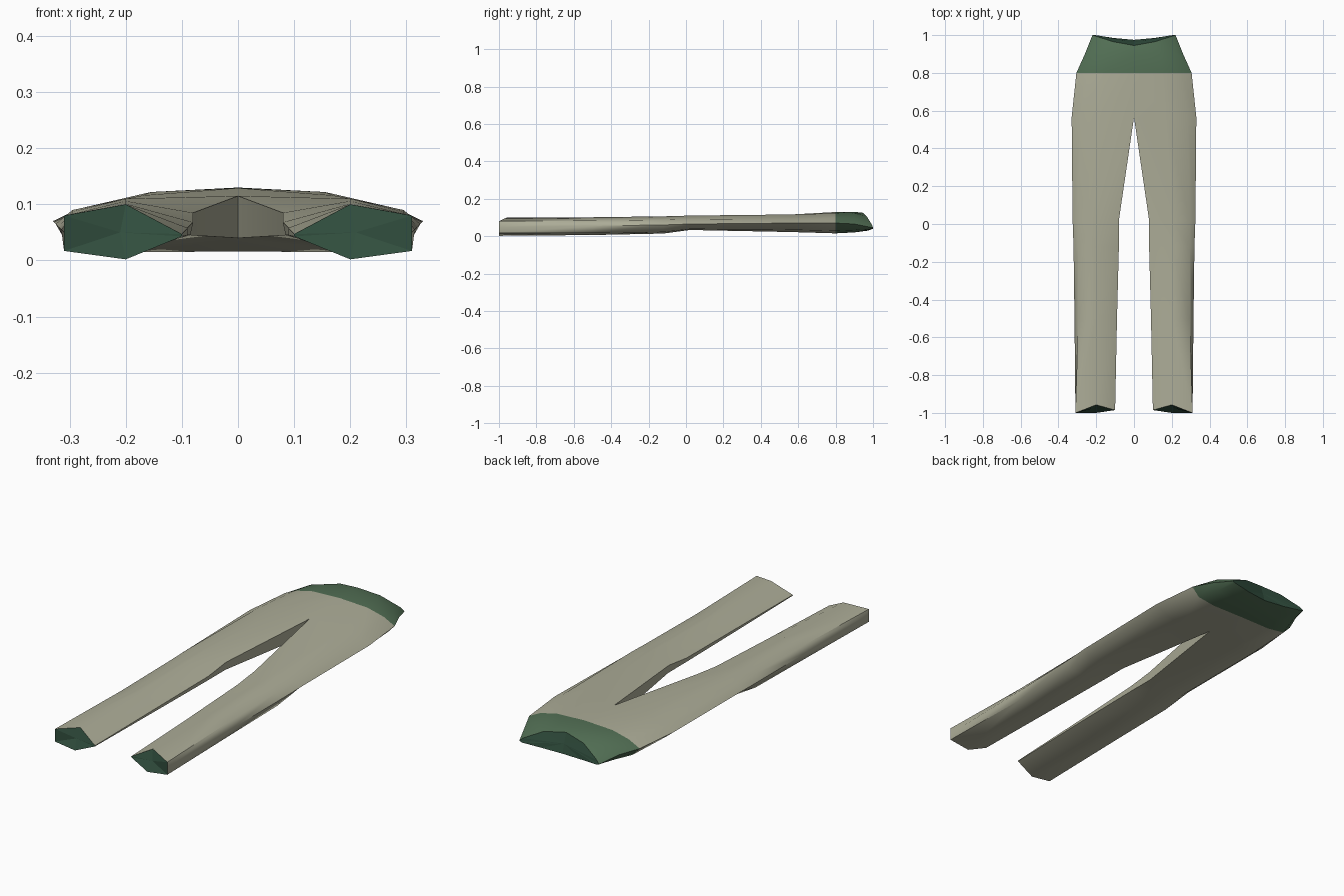
import bpy, bmesh

if "Cube" in bpy.data.objects:
    bpy.data.objects.remove(bpy.data.objects["Cube"])

def material(name, rgb):
    m = bpy.data.materials.new(name)
    m.diffuse_color = (*rgb, 1)
    m.use_nodes = True
    m.node_tree.nodes["Principled BSDF"].inputs["Base Color"].default_value = m.diffuse_color
    return m

CLOTH = material("beige cloth", (0.42, 0.42, 0.315))
GREEN = material("green waistband", (0.085, 0.16, 0.09))
DARK = material("dark green lining", (0.030, 0.075, 0.047))

# Right half cross-sections: outer side, outer top, top, inner top,
# inner bottom, bottom, outer bottom, as (x, z) at each y
RINGS = [
    (-1.00, [(.31, .05), (.31, .08), (.20, .10), (.10, .047), (.10, .043), (.20, .002), (.31, .017)]),
    (-0.50, [(.315, .055), (.295, .083), (.20, .101), (.09, .058), (.09, .045), (.20, .006), (.30, .017)]),
    (-0.12, [(.32, .06), (.295, .087), (.20, .106), (.08, .068), (.085, .045), (.20, .014), (.30, .022)]),
    (0.02, [(.325, .065), (.295, .09), (.20, .11), (.08, .085), (.085, .045), (.20, .033), (.29, .038)]),
    (0.565, [(.33, .07), (.285, .092), (.17, .116), (0, .115), (0, .040), (.17, .022), (.285, .034)]),
    (0.80, [(.305, .07), (.245, .10), (.155, .122), (0, .129), (0, .016), (.17, .015), (.265, .028)]),
    (0.90, [(.26, .065), (.23, .095), (.14, .122), (0, .13), (0, .02), (.15, .02), (.23, .032)]),
    (0.99, [(.22, .045), (.205, .06), (.11, .108), (0, .125), (0, .03), (.11, .034), (.205, .04)]),
]
# Shaped edges of the leg hems and the waist
HEM_Y = [-1, -1, -.957, -.985, -.985, -1, -1]
WAIST_Y = [1, .995, .965, .945, .975, .985, 1]

def ring_points(i):
    y, section = RINGS[i]
    ys = HEM_Y if i == 0 else WAIST_Y if i == len(RINGS) - 1 else [y] * 7
    return [(x, yy, z) for (x, z), yy in zip(section, ys)]

def finish(bm, name, mats, smooth=True, flip_check=True):
    bmesh.ops.recalc_face_normals(bm, faces=bm.faces[:])
    me = bpy.data.meshes.new(name)
    bm.to_mesh(me)
    bm.free()
    for m in mats:
        me.materials.append(m)
    ob = bpy.data.objects.new(name, me)
    bpy.context.collection.objects.link(ob)
    if smooth:
        bpy.ops.object.select_all(action='DESELECT')
        ob.select_set(True)
        bpy.context.view_layer.objects.active = ob
        bpy.ops.object.shade_smooth_by_angle(angle=1.05)
    return ob

# Trouser legs and seat with the green waistband, both halves joined at the centre
bm = bmesh.new()
for side in (1, -1):
    rings = [[bm.verts.new((side * x, y, z)) for x, y, z in ring_points(i)] for i in range(len(RINGS))]
    for i, (a, b) in enumerate(zip(rings, rings[1:])):
        for k in range(7):
            if k == 3 and RINGS[i][0] > 0.5:
                continue  # no inner side above the crotch
            n = (k + 1) % 7
            f = bm.faces.new((a[k], a[n], b[n], b[k]))
            f.material_index = int(RINGS[i][0] > 0.79)
bmesh.ops.remove_doubles(bm, verts=bm.verts[:], dist=0.0005)
finish(bm, "trousers", [CLOTH, GREEN])

# Dark closures seen in the openings
def closure(name, loop, centre):
    bm = bmesh.new()
    c = bm.verts.new(centre)
    vs = [bm.verts.new(p) for p in loop]
    for k, v in enumerate(vs):
        bm.faces.new((c, v, vs[(k + 1) % len(vs)]))
    bmesh.ops.recalc_face_normals(bm, faces=bm.faces[:])
    # make the closure face outward, away from the middle of the trousers
    if sum(f.normal.y * f.calc_area() for f in bm.faces) * centre[1] < 0:
        bmesh.ops.reverse_faces(bm, faces=bm.faces[:])
    me = bpy.data.meshes.new(name)
    bm.to_mesh(me)
    bm.free()
    me.materials.append(DARK)
    bpy.context.collection.objects.link(bpy.data.objects.new(name, me))

for side, label in ((1, "right"), (-1, "left")):
    closure(label + "_hem_opening", [(side * x, y, z) for x, y, z in ring_points(0)], (side * .21, -.975, .05))

half = ring_points(len(RINGS) - 1)
order = [half[k] for k in (4, 5, 6, 0, 1, 2, 3)]
mirrored = [(-x, y, z) for x, y, z in reversed(order[1:-1])]
closure("waist_opening", order + mirrored, (0, .962, .075))
